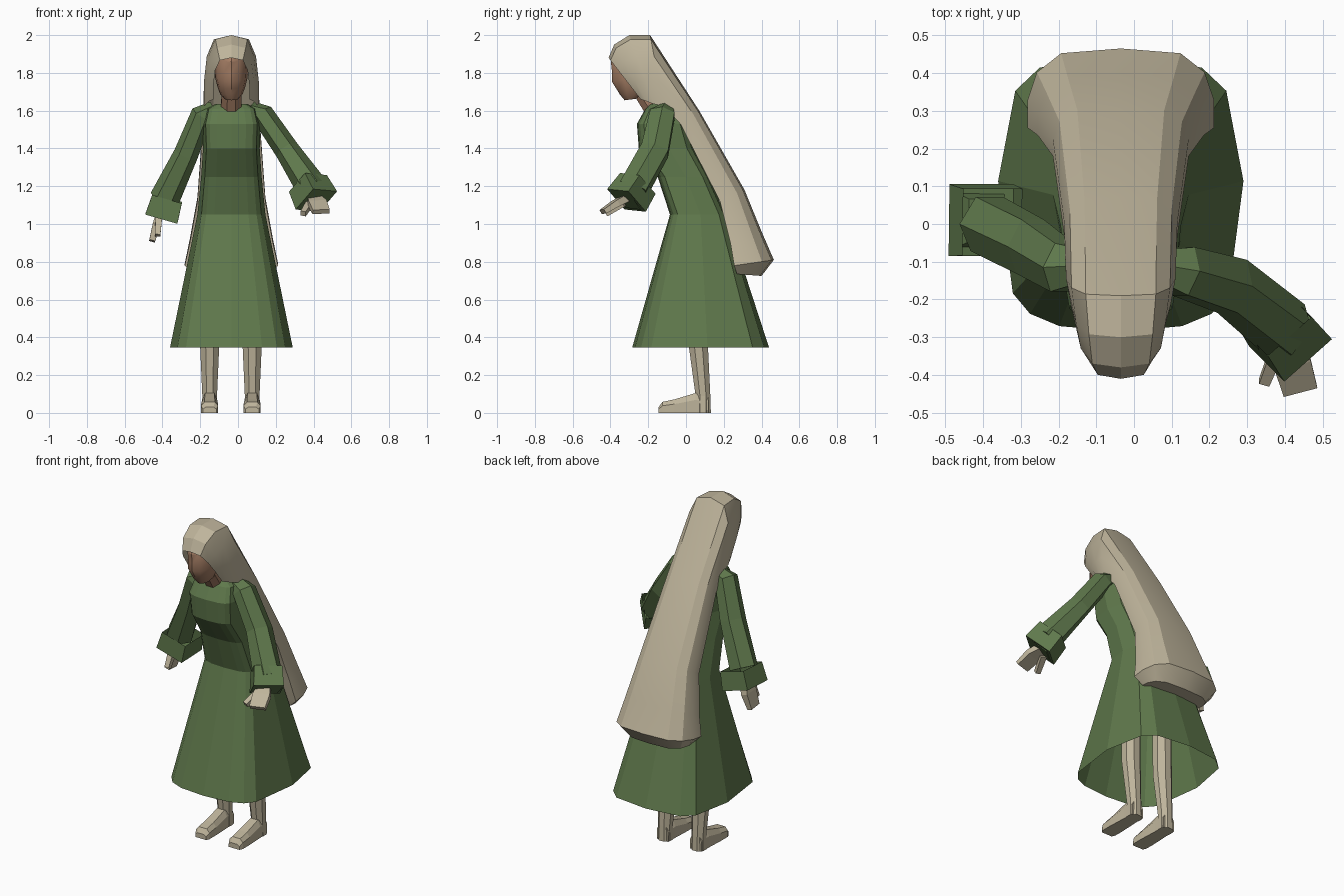
import bpy, bmesh, math
from mathutils import Vector

if "Cube" in bpy.data.objects:
    bpy.data.objects.remove(bpy.data.objects["Cube"])

CX = -0.035  # body centre line


def material(name, rgb):
    m = bpy.data.materials.new(name)
    m.diffuse_color = (*rgb, 1)
    m.use_nodes = True
    m.node_tree.nodes["Principled BSDF"].inputs["Base Color"].default_value = m.diffuse_color
    return m


GREEN = material("green_cloth", (0.115, 0.19, 0.072))
CREAM = material("cream", (0.52, 0.46, 0.33))
SKIN = material("brown_skin", (0.38, 0.21, 0.13))


def loft(name, rings, mat, closed=True, caps=(True, True), smooth=None, extra=None):
    """Skin a list of equal-length point rings."""
    bm = bmesh.new()
    vs = [[bm.verts.new(p) for p in r] for r in rings]
    n = len(rings[0])
    for a, b in zip(vs, vs[1:]):
        for i in range(n if closed else n - 1):
            j = (i + 1) % n
            bm.faces.new((a[i], a[j], b[j], b[i]))
    if caps[0]:
        bm.faces.new(vs[0][::-1])
    if caps[1]:
        bm.faces.new(vs[-1])
    if extra:
        extra(bm, vs)
    bmesh.ops.recalc_face_normals(bm, faces=bm.faces)
    me = bpy.data.meshes.new(name)
    bm.to_mesh(me)
    bm.free()
    me.materials.append(mat)
    ob = bpy.data.objects.new(name, me)
    bpy.context.collection.objects.link(ob)
    if smooth:
        bpy.ops.object.select_all(action='DESELECT')
        ob.select_set(True)
        bpy.context.view_layer.objects.active = ob
        bpy.ops.object.shade_smooth_by_angle(angle=math.radians(smooth))
    return ob


def tube(name, path, mat, sides=6, side=(0, 1, 0), caps=(True, True), turn=0.5):
    """path entries: (x, y, z, radius along side, radius across)."""
    pts = [Vector(p[:3]) for p in path]
    rings = []
    for i, p in enumerate(path):
        t = (pts[min(i + 1, len(pts) - 1)] - pts[max(i - 1, 0)]).normalized()
        u = Vector(side)
        u = (u - t * u.dot(t)).normalized()
        v = t.cross(u)
        ring = []
        for k in range(sides):
            a = 2 * math.pi * (k + turn) / sides
            ring.append(pts[i] + u * (p[3] * math.cos(a)) + v * (p[4] * math.sin(a)))
        rings.append(ring)
    return loft(name, rings, mat, caps=caps)


# Dress: (z, front y, back y, half width)
half = [(0, -1), (.5, -.96), (.74, -.87), (.88, -.72), (1, .1),
        (.86, .76), (.66, .93), (0, 1)]
outline = half + [(-x, y) for x, y in half[-2:0:-1]]


def dress_ring(z, f, b, w):
    return [(CX + w * x, (f + b) / 2 + (b - f) / 2 * y, z) for x, y in outline]


loft("dress", [dress_ring(*r) for r in (
    (0.345, -0.285, 0.44, 0.325), (1.05, -0.085, 0.21, 0.18),
    (1.25, -0.15, 0.12, 0.16), (1.40, -0.25, 0.04, 0.15),
    (1.53, -0.26, 0.0, 0.155), (1.61, -0.215, -0.04, 0.135),
    (1.635, -0.19, -0.08, 0.085))], GREEN, caps=(False, True))

# Sleeves
sleeves = {
    "left": [(.07, -.11, 1.60, .05, .05), (.13, -.125, 1.58, .075, .06),
             (.26, -.165, 1.39, .085, .065), (.40, -.28, 1.18, .085, .085)],
    "right": [(-.13, -.11, 1.60, .05, .05), (-.19, -.115, 1.58, .075, .06),
              (-.275, -.06, 1.37, .085, .065), (-.39, 0, 1.13, .085, .08)]}
for s, path in sleeves.items():
    tube(s + "_sleeve", path, GREEN)
# Turned-back cuffs
tube("left_cuff", [(.37, -.255, 1.215, .11, .11), (.415, -.315, 1.125, .12, .12),
                   (.415, -.315, 1.125, .09, .09), (.39, -.28, 1.17, .07, .07)],
     GREEN, sides=4, side=(.7, .7, 0), caps=(False, True))
tube("right_cuff", [(-.375, .005, 1.135, .125, .115), (-.405, .01, 1.03, .135, .125),
                    (-.405, .01, 1.03, .10, .09), (-.39, .01, 1.08, .08, .07)],
     GREEN, sides=4, side=(0, 1, 0), caps=(False, True))

# Hands and thumbs
tube("left_hand", [(.39, -.29, 1.15, .04, .03), (.42, -.37, 1.11, .07, .025),
                   (.44, -.44, 1.065, .065, .018)], CREAM, sides=4, side=(1, .2, 0))
tube("left_thumb", [(.38, -.33, 1.11, .025, .025), (.345, -.42, 1.055, .02, .02)],
     CREAM, sides=4, side=(1, 0, 0))
tube("right_hand", [(-.41, .01, 1.07, .04, .03), (-.43, .01, 1.0, .065, .03),
                    (-.455, 0, .91, .055, .022)], CREAM, sides=4, side=(0, 1, 0))
tube("right_thumb", [(-.42, -.03, 1.03, .025, .025), (-.425, -.07, .94, .02, .02)],
     CREAM, sides=4, side=(0, 1, 0))

# Legs and feet
for s, x in (("right", -.15), ("left", .075)):
    tube(s + "_leg", [(x, .06, .75, .058, .055), (x, .065, .36, .055, .055),
                      (x, .09, .09, .042, .042), (x, .09, 0, .045, .045)],
         CREAM, sides=8)
    foot = [(.12, .038, .09), (.05, .04, .105), (-.06, .045, .072),
            (-.125, .045, .058), (-.145, .036, .03)]
    loft(s + "_foot", [[(x - w, y, 0), (x + w, y, 0), (x + w, y, h * .65),
                        (x + w * .6, y, h), (x - w * .6, y, h), (x - w, y, h * .65)]
                       for y, w, h in foot], CREAM)

# Head: (front y, front z, back y, back z, half width)
face_half = [(0, 0), (.45, .07), (.85, .28), (1, .6), (.7, .9), (0, 1)]
face = face_half + [(-x, t) for x, t in face_half[-2:0:-1]]
loft("head", [[(CX + w * x, fy + (by - fy) * t, fz + (bz - fz) * t) for x, t in face]
              for fy, fz, by, bz, w in (
    (-.325, 1.655, -.25, 1.665, .035), (-.35, 1.685, -.22, 1.69, .06),
    (-.368, 1.715, -.19, 1.74, .075), (-.393, 1.755, -.17, 1.79, .086),
    (-.391, 1.80, -.16, 1.84, .088), (-.398, 1.86, -.16, 1.90, .085),
    (-.35, 1.93, -.18, 1.95, .06))], SKIN, smooth=35)
tube("neck", [(CX, -.25, 1.73, .055, .05), (CX, -.16, 1.60, .06, .06)],
     SKIN, sides=8, side=(1, 0, 0))

# Veil: arches from the side edge over the back
# (edge y, edge z, ridge y, ridge z, half width)
arch = [(1, 0), (1.0, .35), (.9, .7), (.64, .94), (0, 1)]
arch = arch + [(-x, t) for x, t in arch[-2::-1]]


def veil_ring(ey, ez, ry, rz, w):
    return [(CX + w * x, ey + (ry - ey) * t, ez + (rz - ez) * t) for x, t in arch]


def inner_side(bm, vs):
    # close the hanging part towards the back of the dress
    for a, b in list(zip(vs, vs[1:]))[4:]:
        bm.faces.new((a[-1], a[0], b[0], b[-1]))


loft("veil", [veil_ring(*r) for r in (
    (-.24, 1.66, -.41, 1.88, .095), (-.21, 1.65, -.38, 1.95, .118),
    (-.17, 1.635, -.30, 2.0, .132), (-.12, 1.625, -.19, 2.0, .145),
    (-.03, 1.53, .07, 1.60, .15), (.18, 1.12, .31, 1.18, .18),
    (.235, .90, .40, .96, .22), (.255, .78, .465, .81, .247),
    (.27, .735, .40, .725, .20))],
    CREAM, closed=False, caps=(False, True), smooth=25, extra=inner_side)
